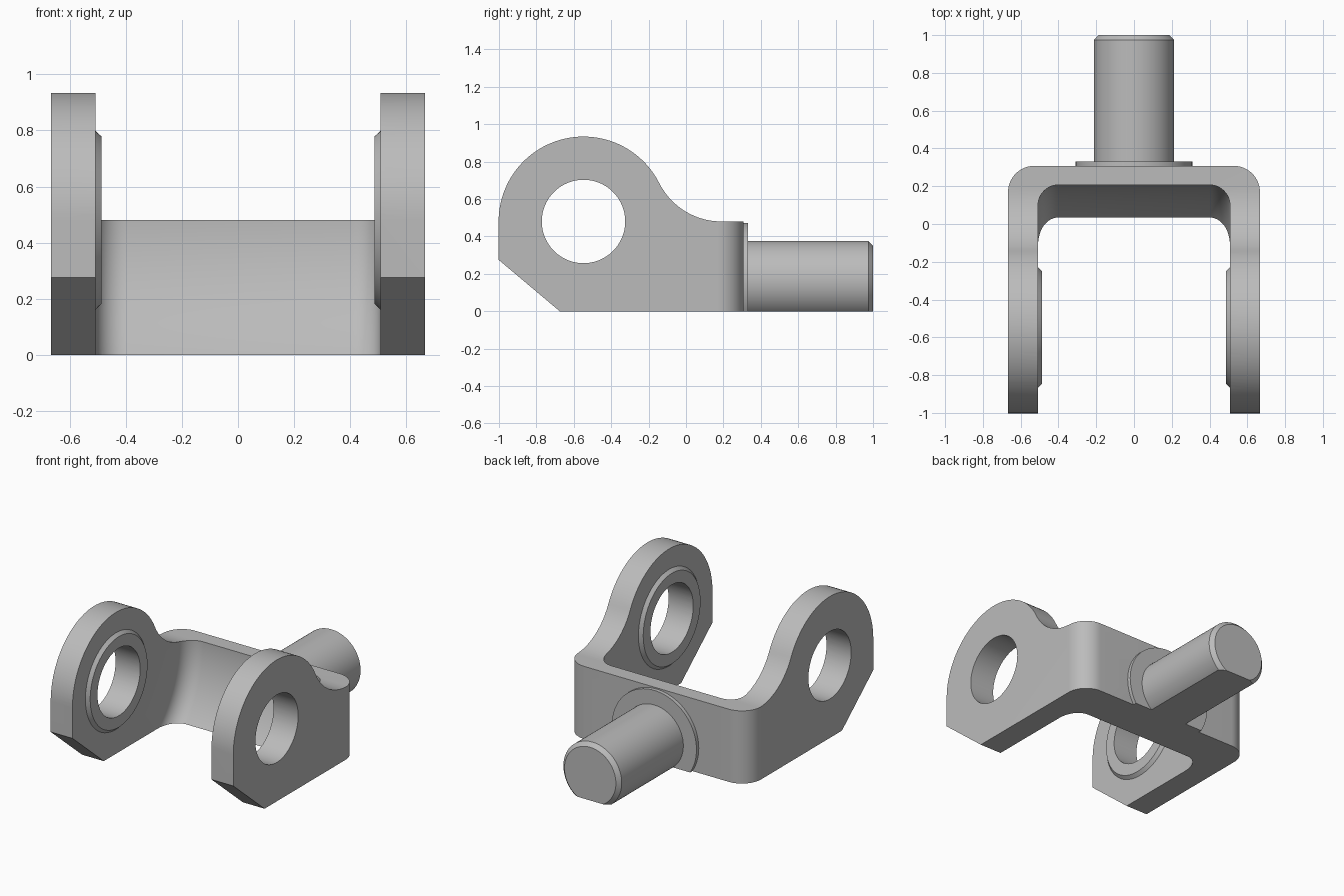
import bpy, bmesh, math
from mathutils import Vector, Matrix

if "Cube" in bpy.data.objects:
    bpy.data.objects.remove(bpy.data.objects["Cube"])

# Main dimensions
HALF_W, INNER_W, BACK = 0.667, 0.508, 0.308
EYE_Y, EYE_Z, EYE_R, HOLE_R = -0.548, 0.48, 0.454, 0.223
SHAFT_Z = 0.163

steel = bpy.data.materials.new("steel grey")
steel.use_nodes = True
GREY = (0.5, 0.5, 0.5, 1)
steel.diffuse_color = GREY
steel.node_tree.nodes["Principled BSDF"].inputs["Base Color"].default_value = GREY


def finish(bm, name):
    bmesh.ops.recalc_face_normals(bm, faces=bm.faces)
    mesh = bpy.data.meshes.new(name)
    bm.to_mesh(mesh)
    bm.free()
    mesh.materials.append(steel)
    obj = bpy.data.objects.new(name, mesh)
    bpy.context.collection.objects.link(obj)
    return obj


def arc(cx, cy, r, start, end, n):
    angles = [math.radians(start + (end - start) * i / n) for i in range(n + 1)]
    return [(cx + r * math.cos(a), cy + r * math.sin(a)) for a in angles]


def prism(name, outline, place, direction):
    bm = bmesh.new()
    face = bm.faces.new([bm.verts.new(place(*p)) for p in outline])
    ext = bmesh.ops.extrude_face_region(bm, geom=[face])
    moved = [v for v in ext["geom"] if isinstance(v, bmesh.types.BMVert)]
    bmesh.ops.translate(bm, verts=moved, vec=direction)
    return finish(bm, name)


def lathe(points, centre, axis, steps=96):
    """Spin (distance along axis, radius) points about an axis."""
    bm = bmesh.new()
    axis, centre = Vector(axis), Vector(centre)
    verts = [bm.verts.new(centre + axis * a + Vector((0, 0, r))) for a, r in points]
    edges = [bm.edges.new(pair) for pair in zip(verts, verts[1:])]
    bmesh.ops.spin(bm, geom=verts + edges, cent=centre, axis=axis,
                   angle=math.tau, steps=steps)
    bmesh.ops.remove_doubles(bm, verts=bm.verts, dist=1e-5)
    return bm


def boolean(obj, cutter, operation):
    mod = obj.modifiers.new(operation.lower(), 'BOOLEAN')
    mod.operation, mod.object, mod.solver = operation, cutter, 'EXACT'
    bpy.context.view_layer.objects.active = obj
    bpy.ops.object.modifier_apply(modifier=mod.name)
    bpy.data.objects.remove(cutter)


def smooth(obj):
    bpy.ops.object.select_all(action='DESELECT')
    obj.select_set(True)
    bpy.context.view_layer.objects.active = obj
    bpy.ops.object.shade_smooth_by_angle(angle=math.radians(25))


# Yoke side outline: eye, concave fillet, flat shoulder, chamfered toe
shoulder = 0.19
run = shoulder - EYE_Y
fillet = (run ** 2 - EYE_R ** 2) / (2 * EYE_R)
tangent = math.degrees(math.atan2(fillet, run))
side = arc(EYE_Y, EYE_Z, EYE_R, 180, tangent, 48)
side += arc(shoulder, EYE_Z + fillet, fillet, 180 + tangent, 270, 20)[1:]
side += [(BACK, EYE_Z), (BACK, 0), (-0.675, 0), (EYE_Y - EYE_R, 0.275)]
yoke = prism("yoke", side, lambda y, z: (-HALF_W, y, z), (2 * HALF_W, 0, 0))

# Rounded back corners in plan
corner = 0.14
cx, cy = HALF_W - corner, BACK - corner
plan = [(-HALF_W, -1.2), (HALF_W, -1.2)]
plan += arc(cx, cy, corner, 0, 90, 16) + arc(-cx, cy, corner, 90, 180, 16)
rounded = prism("plan_cutter", plan, lambda x, y: (x, y, -0.2), (0, 0, 1.4))
boolean(yoke, rounded, 'INTERSECT')

# Clearance between the arms, swept about the pin axis with filleted corners
inner_r, inner_fillet = 0.755, 0.108
edge = INNER_W - inner_fillet
half = arc(edge, inner_r - inner_fillet, inner_fillet, 0, 90, 12)
profile = [(INNER_W, 0)] + half + [(-x, r) for x, r in reversed(half)] + [(-INNER_W, 0)]
eye = (0, EYE_Y, EYE_Z)
boolean(yoke, finish(lathe(profile, eye, (1, 0, 0), 128), "clearance_cutter"), 'DIFFERENCE')

# Pin holes
hole = [(-1, 0), (-1, HOLE_R), (1, HOLE_R), (1, 0)]
boolean(yoke, finish(lathe(hole, eye, (1, 0, 0)), "hole_cutter"), 'DIFFERENCE')
smooth(yoke)

# Chamfered bosses around the holes on the inner faces
for name, s in (("left_boss", 1), ("right_boss", -1)):
    ring = [(INNER_W, HOLE_R), (0.487, HOLE_R), (0.487, 0.299), (INNER_W, 0.319)]
    smooth(finish(lathe(ring, eye, (s, 0, 0)), name))

# Shaft and collar, both cut flat along the underside
collar = [(0.27, 0), (0.27, 0.309), (0.332, 0.309), (0.332, 0)]
shaft = [(0.3, 0), (0.3, 0.213), (0.975, 0.213), (1.0, 0.188), (1.0, 0)]
for name, points in (("collar", collar), ("shaft", shaft)):
    bm = lathe(points, (0, 0, SHAFT_Z), (0, 1, 0))
    cut = bmesh.ops.bisect_plane(bm, geom=bm.verts[:] + bm.edges[:] + bm.faces[:],
                                 plane_co=(0, 0, 0), plane_no=(0, 0, -1),
                                 clear_outer=True)
    rim = [e for e in cut["geom_cut"] if isinstance(e, bmesh.types.BMEdge)]
    bmesh.ops.edgeloop_fill(bm, edges=rim)
    smooth(finish(bm, name))
